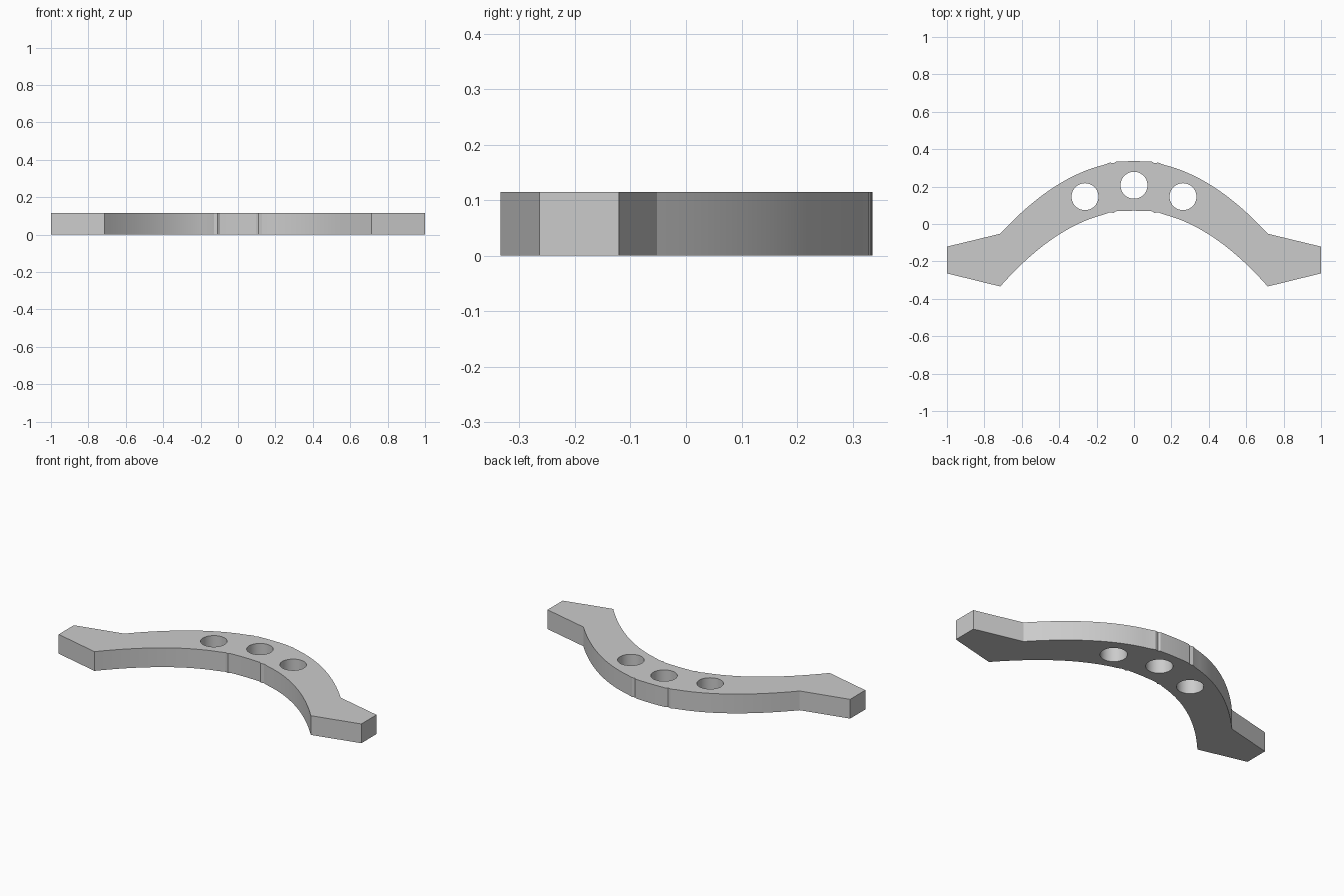
import bpy, bmesh, math

if "Cube" in bpy.data.objects:
    bpy.data.objects.remove(bpy.data.objects["Cube"])

HEIGHT = 0.115
SHOULDER = 0.715
PAD = 0.097          # half width of the raised centre section
STEP = 0.128         # where the long curved arms begin


def arc(top, end, n=18):
    """Right half of a parabolic edge with the small step near the middle."""
    def y(x):
        return top - (top - end) * (x / SHOULDER) ** 2
    pts = [(x, top - 0.003 * (x / PAD) ** 2) for x in (0.0, PAD / 2, PAD)]
    pts.append((PAD + 0.012, y(STEP) + 0.001))
    for i in range(n + 1):
        x = STEP + (SHOULDER - STEP) * i / n
        pts.append((x, y(x) + (0.005 if i == 0 else 0)))
    return pts


def circle(cx, cy, r, n=48):
    return [(cx + r * math.cos(2 * math.pi * i / n),
             cy + r * math.sin(2 * math.pi * i / n)) for i in range(n)]


# Right half of the outline: outer edge, end tab, inner edge; then mirrored
right = arc(0.336, -0.052) + [(1.0, -0.121), (1.0, -0.264)] + arc(0.071, -0.334)[::-1]
left = [(-x, y) for x, y in right[::-1] if x > 0]
outline = right + left

# Arched plate with three round holes, extruded from a filled curve
curve = bpy.data.curves.new("arched_plate", 'CURVE')
curve.dimensions = '2D'
curve.fill_mode = 'BOTH'
curve.extrude = HEIGHT / 2
loops = [outline] + [circle(cx, cy, 0.072)
                     for cx, cy in ((-0.262, 0.146), (0, 0.207), (0.262, 0.146))]
for loop in loops:
    s = curve.splines.new('POLY')
    s.points.add(len(loop) - 1)
    for p, (x, y) in zip(s.points, loop):
        p.co = (x, y, 0, 1)
    s.use_cyclic_u = True
plate = bpy.data.objects.new("arched_plate", curve)
bpy.context.collection.objects.link(plate)
bpy.context.view_layer.objects.active = plate
plate.select_set(True)
bpy.ops.object.convert(target='MESH')
plate = bpy.context.object

# Weld caps to walls and stand the plate on the ground
bm = bmesh.new()
bm.from_mesh(plate.data)
bmesh.ops.translate(bm, verts=bm.verts, vec=(0, 0, HEIGHT / 2))
bmesh.ops.remove_doubles(bm, verts=bm.verts, dist=1e-5)
bmesh.ops.recalc_face_normals(bm, faces=bm.faces)
bm.to_mesh(plate.data)
bm.free()
bpy.ops.object.shade_smooth_by_angle(angle=math.radians(20))
